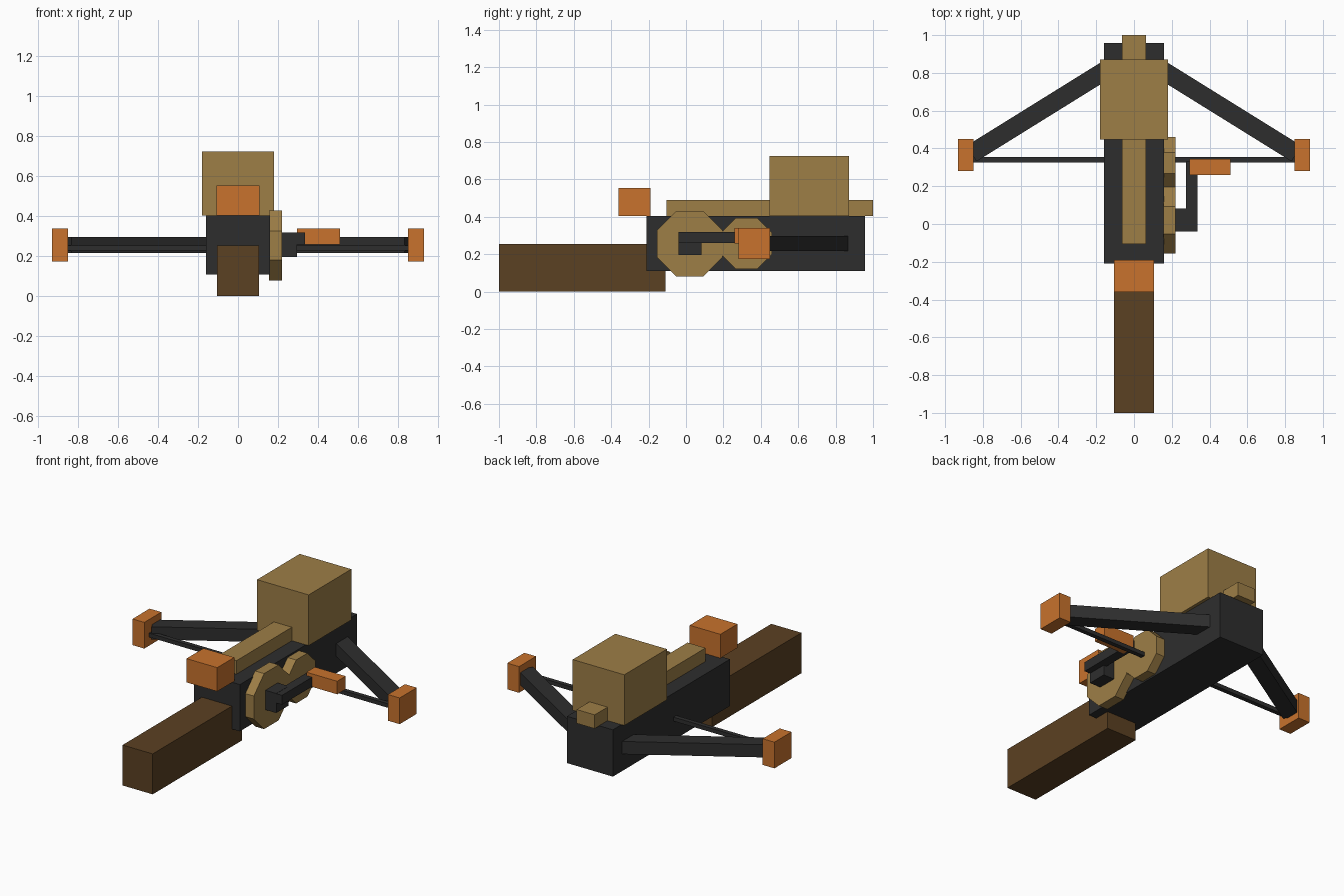
import bpy, bmesh, math
from mathutils import Matrix, Vector

cube = bpy.data.objects.get("Cube")
if cube:
    bpy.data.objects.remove(cube, do_unlink=True)


def material(name, rgb):
    m = bpy.data.materials.new(name)
    m.use_nodes = True
    m.diffuse_color = (*rgb, 1)
    m.node_tree.nodes["Principled BSDF"].inputs["Base Color"].default_value = (*rgb, 1)
    return m


DARK = material("dark_iron", (0.027, 0.027, 0.027))
BRASS = material("brass", (0.34, 0.21, 0.062))
COPPER = material("copper", (0.58, 0.17, 0.026))
WOOD = material("dark_wood", (0.105, 0.052, 0.016))


def add_object(name, bm, mat):
    mesh = bpy.data.meshes.new(name)
    bm.to_mesh(mesh)
    bm.free()
    mesh.materials.append(mat)
    obj = bpy.data.objects.new(name, mesh)
    bpy.context.collection.objects.link(obj)
    return obj


def box(name, xs, ys, zs, mat):
    """Axis-aligned block given by its extents."""
    lo, hi = Vector((xs[0], ys[0], zs[0])), Vector((xs[1], ys[1], zs[1]))
    bm = bmesh.new()
    bmesh.ops.create_cube(bm, size=1, matrix=Matrix.Translation((lo + hi) / 2)
                          @ Matrix.Diagonal((*(hi - lo), 1)))
    return add_object(name, bm, mat)


def beam(name, start, end, width, height, mat):
    """Level block running from start to end."""
    a, b = Vector(start), Vector(end)
    d = b - a
    bm = bmesh.new()
    bmesh.ops.create_cube(bm, size=1, matrix=Matrix.Translation((a + b) / 2)
                          @ Matrix.Rotation(math.atan2(d.y, d.x), 4, "Z")
                          @ Matrix.Diagonal((d.length, width, height, 1)))
    return add_object(name, bm, mat)


def wheel(name, y, z, apothem, xs, mat):
    """Eight-sided disc facing sideways, with a flat side on top."""
    r = apothem / math.cos(math.pi / 8)
    bm = bmesh.new()
    bmesh.ops.create_cone(bm, cap_ends=True, segments=8, radius1=r, radius2=r,
                          depth=xs[1] - xs[0],
                          matrix=Matrix.Translation((sum(xs) / 2, y, z))
                          @ Matrix.Rotation(math.pi / 2, 4, "Y")
                          @ Matrix.Rotation(math.pi / 8, 4, "Z"))
    return add_object(name, bm, mat)


# Stock, body and the parts on top
box("stock", (-0.105, 0.105), (-1, -0.11), (0, 0.255), WOOD)
box("body", (-0.16, 0.16), (-0.21, 0.957), (0.11, 0.405), DARK)
box("rail", (-0.063, 0.063), (-0.105, 1), (0.403, 0.49), BRASS)
box("magazine", (-0.18, 0.18), (0.447, 0.872), (0.405, 0.725), BRASS)
box("rear_sight", (-0.107, 0.107), (-0.36, -0.19), (0.405, 0.555), COPPER)

# Bow limbs, tips and string
for side, s in (("left", 1), ("right", -1)):
    beam(side + "_limb", (s * 0.1, 0.845, 0.257), (s * 0.86, 0.373, 0.257),
         0.098, 0.08, DARK)
    box(side + "_limb_tip", sorted((s * 0.85, s * 0.932)), (0.28, 0.45),
        (0.175, 0.34), COPPER)
box("bowstring", (-0.86, 0.86), (0.326, 0.354), (0.23, 0.255), DARK)

# Winding wheels on the left side
wheel("large_wheel", 0.02, 0.255, 0.175, (0.155, 0.219), BRASS)
wheel("small_wheel", 0.323, 0.257, 0.137, (0.155, 0.219), BRASS)

# Crank with its handle
box("crank_hub", (0.2, 0.295), (-0.04, 0.083), (0.197, 0.32), DARK)
box("crank_arm", (0.275, 0.335), (-0.04, 0.332), (0.26, 0.319), DARK)
box("crank_handle", (0.295, 0.51), (0.26, 0.345), (0.258, 0.34), COPPER)
